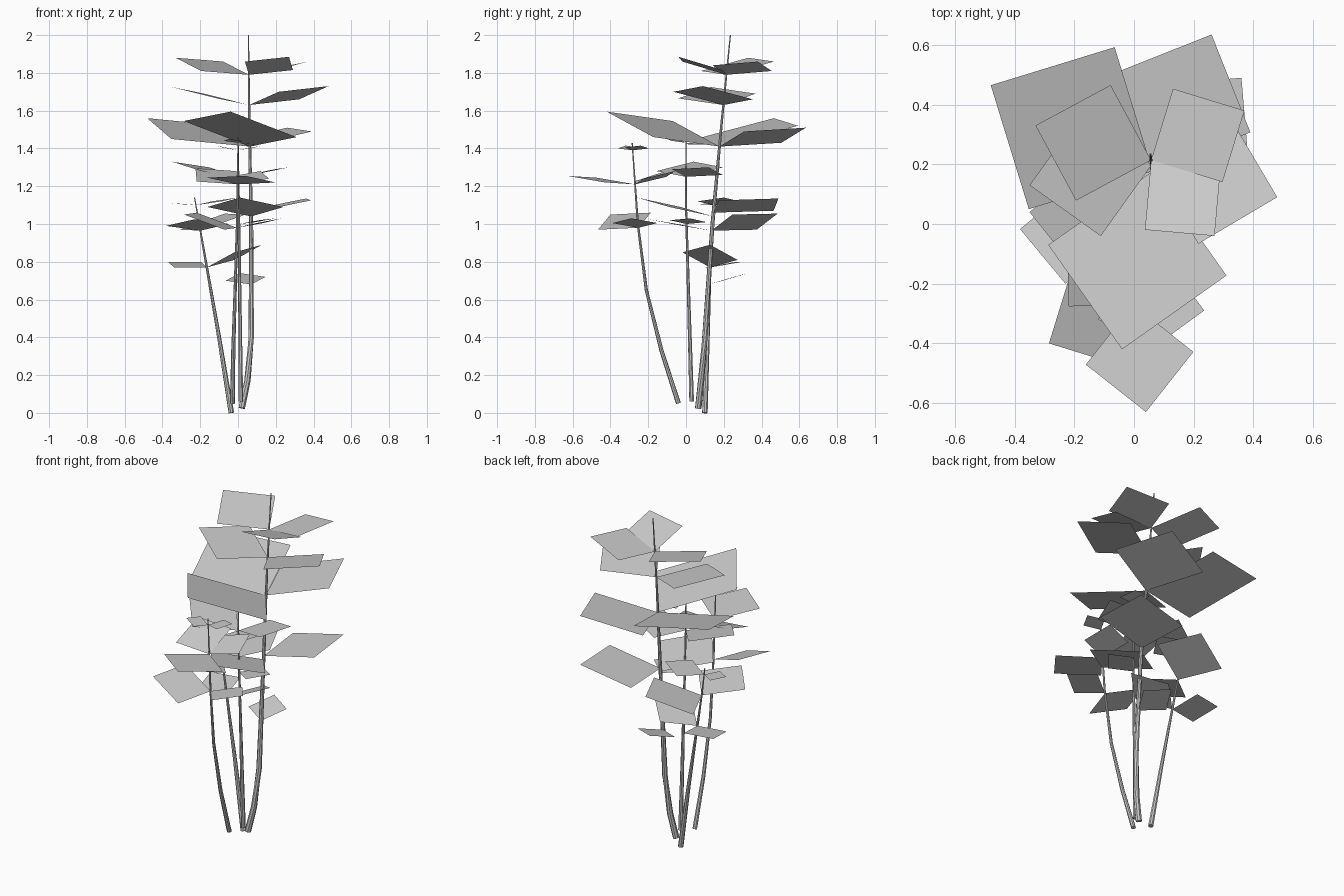
import bpy
import bmesh
from mathutils import Vector

default_cube = bpy.data.objects.get("Cube")
if default_cube:
    bpy.data.objects.remove(default_cube, do_unlink=True)

# One plain colour for the whole plant
grey = bpy.data.materials.new("plain_grey")
grey.use_nodes = True
grey.diffuse_color = (0.6, 0.6, 0.6, 1)
grey.node_tree.nodes["Principled BSDF"].inputs["Base Color"].default_value = grey.diffuse_color


def add_object(name, bm):
    mesh = bpy.data.meshes.new(name)
    bm.to_mesh(mesh)
    bm.free()
    mesh.materials.append(grey)
    obj = bpy.data.objects.new(name, mesh)
    bpy.context.collection.objects.link(obj)
    return obj


def point_at_height(path, height):
    """Point on a stem path at the given height."""
    for low, high in zip(path, path[1:]):
        if low.z <= height <= high.z:
            return low.lerp(high, (height - low.z) / (high.z - low.z))
    return path[-1].copy()


def add_stem(name, path, base_radius, tip_radius, sides=8):
    """Tapered tube that follows the path."""
    bm = bmesh.new()
    rings = []
    for index, point in enumerate(path):
        before = path[max(index - 1, 0)]
        after = path[min(index + 1, len(path) - 1)]
        turn = (after - before).to_track_quat("Z", "Y").to_matrix().to_4x4()
        share = (point.z - path[0].z) / (path[-1].z - path[0].z)
        radius = base_radius + (tip_radius - base_radius) * share
        circle = bmesh.ops.create_circle(bm, segments=sides, radius=radius)["verts"]
        bmesh.ops.transform(bm, matrix=turn, verts=circle)
        bmesh.ops.translate(bm, vec=point, verts=circle)
        rings.append(circle)
    for lower, upper in zip(rings, rings[1:]):
        for side in range(sides):
            following = (side + 1) % sides
            bm.faces.new((lower[side], lower[following], upper[following], upper[side]))
    bm.faces.new(list(reversed(rings[0])))
    bm.faces.new(rings[-1])
    bmesh.ops.recalc_face_normals(bm, faces=bm.faces[:])
    obj = add_object(name, bm)
    bpy.ops.object.select_all(action="DESELECT")
    obj.select_set(True)
    bpy.context.view_layer.objects.active = obj
    bpy.ops.object.shade_smooth_by_angle()


def add_leaf(name, path, height, far_x, far_y, right_rise, left_rise):
    """Square leaf with one corner on the stem and the opposite corner far out."""
    root = point_at_height(path, height)
    across_x, across_y = far_x - root.x, far_y - root.y
    right = Vector((across_x + across_y, across_y - across_x, 0)) / 2
    left = Vector((across_x - across_y, across_x + across_y, 0)) / 2
    right.z, left.z = right_rise, left_rise
    bm = bmesh.new()
    corners = (root, root + right, root + right + left, root + left)
    bm.faces.new([bm.verts.new(corner) for corner in corners])
    add_object(name, bm)


def add_branch(name, points, base_radius, leaves):
    path = [Vector(point) for point in points]
    add_stem(name + "_stem", path, base_radius, 0.003)
    for number, leaf in enumerate(leaves, start=1):
        add_leaf(f"{name}_leaf_{number}", path, *leaf)


# Each leaf: height on stem, far corner x and y, rise of right and left edges

# Tall stem with the largest leaves
add_branch(
    name="tall",
    points=[(.02, .065, .025), (.05, .08, .17), (.07, .1, .4),
            (.07, .14, 1), (.06, .19, 1.55), (.055, .235, 2)],
    base_radius=0.018,
    leaves=[
        (1.79, -.33, .33, .07, .02),
        (1.79, .27, -.04, .07, .025),
        (1.79, .37, .38, .05, .02),
        (1.63, -.35, .13, .06, .035),
        (1.63, .48, .09, .07, .03),
        (1.41, -.04, -.42, .135, .05),
        (1.41, -.48, .465, .11, .04),
        (1.41, .26, .635, .08, .02),
        (1.06, .36, .49, .065, .01),
        (1.04, .01, -.26, .05, .05),
        (.68, .01, .33, .04, .02),
    ],
)

# Stem bending towards the front
add_branch(
    name="front",
    points=[(-.03, -.04, .05), (-.025, -.13, .33), (-.015, -.21, .65),
            (-.005, -.255, 1), (0, -.285, 1.43)],
    base_radius=0.013,
    leaves=[
        (1.39, -.12, -.32, .015, .01),
        (1.39, .13, -.24, .015, .01),
        (1.21, .04, -.63, .035, .01),
        (1.21, -.225, -.06, .07, .015),
        (1.21, .12, -.06, .03, .04),
        (.98, -.285, -.4, .08, -.01),
        (.98, .235, -.29, .025, .025),
    ],
)

# Stem leaning to the side
add_branch(
    name="side",
    points=[(-.035, .1, 0), (-.1, .115, .4), (-.2, .135, .97), (-.23, .15, 1.14)],
    base_radius=0.015,
    leaves=[
        (1.1, -.35, .12, .005, .005),
        (1.1, 0, .2, .02, .02),
        (.965, -.07, .485, .085, .005),
        (.965, -.23, -.2, .025, .035),
        (.77, .127, .127, .08, .04),
        (.77, -.37, .27, .03, 0),
    ],
)

# Upright stem in the middle
add_branch(
    name="middle",
    points=[(.015, .03, .06), (.005, 0, 1.1), (0, 0, 1.46)],
    base_radius=0.013,
    leaves=[
        (1.43, -.05, -.1, .01, .01),
        (1.43, .1, .13, -.01, 0),
        (1.25, .27, .12, .04, .01),
        (1.25, -.35, .04, .05, .03),
        (1, .2, .02, .02, .01),
    ],
)
